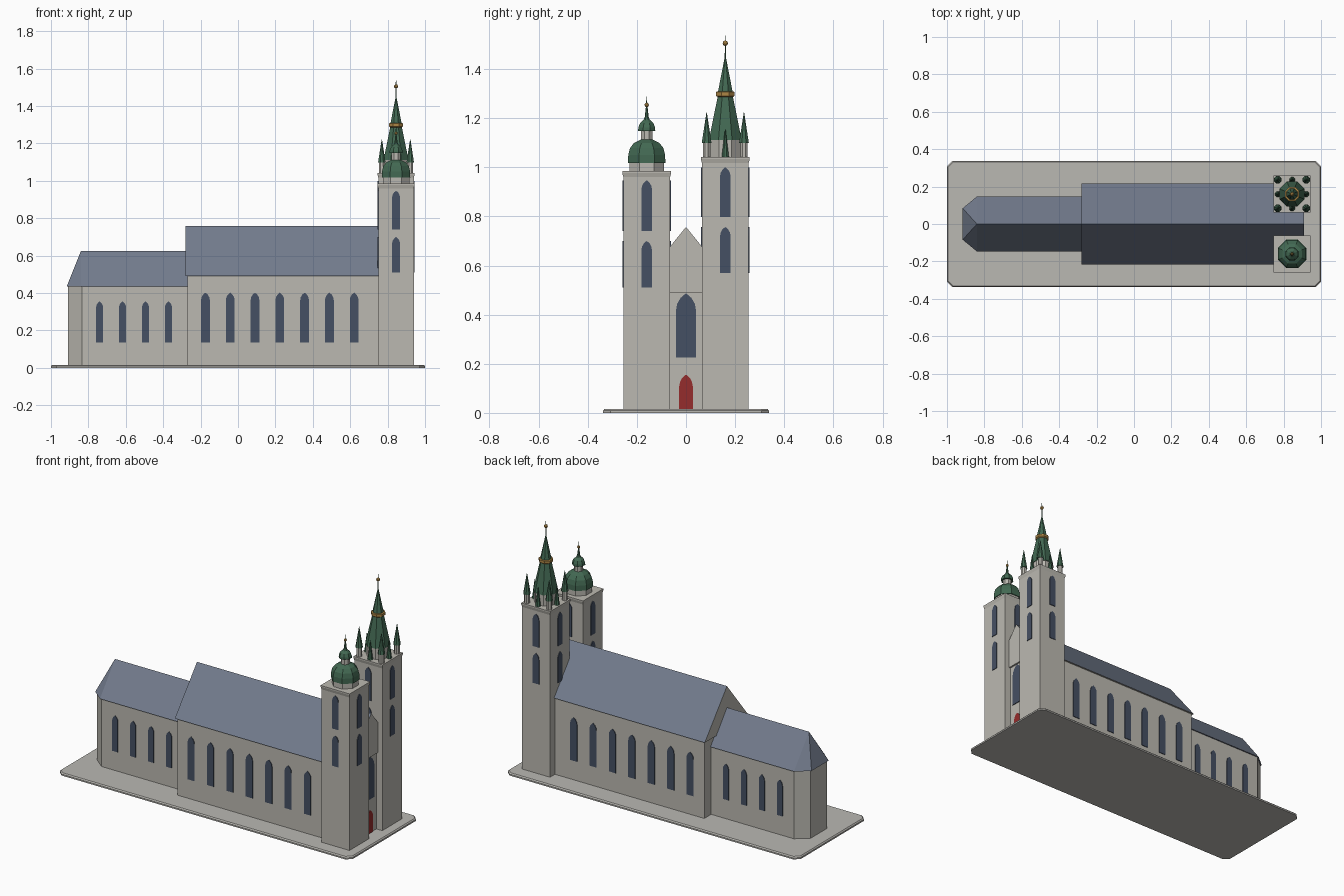
import bpy, bmesh, math
from mathutils import Vector

cube = bpy.data.objects.get("Cube")
if cube:
    bpy.data.objects.remove(cube, do_unlink=True)


def material(name, r, g, b):
    m = bpy.data.materials.new(name)
    m.use_nodes = True
    m.diffuse_color = (r, g, b, 1)
    m.node_tree.nodes["Principled BSDF"].inputs["Base Color"].default_value = (r, g, b, 1)
    return m


STONE = material("warm grey stone", 0.50, 0.485, 0.44)
PAVING = material("paving grey", 0.49, 0.48, 0.45)
SLATE = material("blue slate", 0.17, 0.20, 0.265)
GLASS = material("dark blue glass", 0.06, 0.08, 0.125)
COPPER = material("green copper", 0.055, 0.14, 0.085)
GOLD = material("gold", 0.42, 0.24, 0.06)
RED = material("red door paint", 0.30, 0.025, 0.025)


def finish(name, bm, *mats):
    bmesh.ops.recalc_face_normals(bm, faces=bm.faces)
    mesh = bpy.data.meshes.new(name)
    bm.to_mesh(mesh)
    bm.free()
    for m in mats:
        mesh.materials.append(m)
    obj = bpy.data.objects.new(name, mesh)
    bpy.context.collection.objects.link(obj)
    return obj


def loft(bm, rings):
    """Skin a stack of equal-length rings and cap both ends."""
    loops = [[bm.verts.new(p) for p in ring] for ring in rings]
    n = len(loops[0])
    for a, b in zip(loops, loops[1:]):
        for i in range(n):
            j = (i + 1) % n
            bm.faces.new((a[i], a[j], b[j], b[i]))
    bm.faces.new(loops[0][::-1])
    bm.faces.new(loops[-1])


def turned(bm, x, y, profile, sides=8):
    """Polygonal tower piece: profile of (half width across flats, z)."""
    k = 1 / math.cos(math.pi / sides)
    angles = [math.tau * (i + 0.5) / sides for i in range(sides)]
    loft(bm, [[(x + r * k * math.cos(a), y + r * k * math.sin(a), z) for a in angles]
              for r, z in profile])


def turned_part(name, x, y, profile, mat, sides=8):
    bm = bmesh.new()
    turned(bm, x, y, profile, sides)
    return finish(name, bm, mat)


def hull(name, points, *mats):
    bm = bmesh.new()
    for p in points:
        bm.verts.new(p)
    bmesh.ops.convex_hull(bm, input=bm.verts)
    bmesh.ops.recalc_face_normals(bm, faces=bm.faces)
    bmesh.ops.dissolve_limit(bm, angle_limit=0.01, verts=bm.verts, edges=bm.edges)
    return finish(name, bm, *mats)


def mirrored(points):
    return points + [(x, -y, *rest) for x, y, *rest in points]


def pointed_plates(name, places, width, bottom, top, mat):
    """Pointed-arch plates; places are (x, y, outward x, outward y)."""
    h = width / 2
    arc = [(h - width * (1 - math.cos(t)), width * math.sin(t))
           for t in (0, math.pi / 9, math.pi / 4.5)] + [(0, h * math.sqrt(3))]
    spring = top - arc[-1][1]
    half = [(h, bottom)] + [(u, spring + v) for u, v in arc]
    outline = half + [(-u, z) for u, z in half[-2::-1]]
    bm = bmesh.new()
    for x, y, nx, ny in places:
        loft(bm, [[(x - ny * u + nx * d, y + nx * u + ny * d, z) for u, z in outline]
                  for d in (-0.004, 0.004)])
    return finish(name, bm, mat)


# Paved base with clipped corners and a chamfered rim
def clipped(hx, hy, c, z):
    return [(sx * px, sy * py, z) for sx, sy, order in
            ((1, 1, 1), (-1, 1, -1), (-1, -1, 1), (1, -1, -1))
            for px, py in ((hx, hy - c), (hx - c, hy))[::order]]


bm = bmesh.new()
loft(bm, [clipped(1, 0.338, 0.03, 0), clipped(1, 0.338, 0.03, 0.009),
          clipped(0.994, 0.332, 0.028, 0.016)])
finish("paved_base", bm, PAVING)
FLOOR = 0.012

# Nave walls and gabled roof, slate on the slopes and stone on the gables
NAVE_Y = 0.207
hull("nave_walls", mirrored([(x, NAVE_Y, z) for x in (-0.27, 0.90) for z in (FLOOR, 0.495)]), STONE)
nave_roof = hull("nave_roof", mirrored([(x, 0.217, 0.49) for x in (-0.28, 0.91)])
                 + [(x, 0, 0.757) for x in (-0.28, 0.91)], STONE, SLATE)
for f in nave_roof.data.polygons:
    f.material_index = int(f.normal.z > 0.1)

# Choir walls and hipped roof over a three-sided apse
choir = mirrored([(-0.26, 0.14), (-0.835, 0.14), (-0.908, 0.08)])
hull("choir_walls", [(x, y, z) for x, y in choir for z in (FLOOR, 0.438)], STONE)
choir_eave = mirrored([(-0.26, 0.147), (-0.84, 0.147), (-0.916, 0.084)])
hull("choir_roof", [(x, y, 0.435) for x, y in choir_eave]
     + [(-0.26, 0, 0.625), (-0.84, 0, 0.625)], SLATE)

# Side windows on both long walls
pointed_plates("nave_windows", [(-0.174 + 0.1325 * i, s * NAVE_Y, 0, s)
                                for i in range(7) for s in (-1, 1)], 0.047, 0.135, 0.402, GLASS)
pointed_plates("choir_windows", [(-0.74 + 0.1227 * i, s * 0.14, 0, s)
                                 for i in range(4) for s in (-1, 1)], 0.038, 0.135, 0.355, GLASS)

# Great window and door between the towers
pointed_plates("great_window", [(0.90, 0, 1, 0)], 0.082, 0.225, 0.487, GLASS)
pointed_plates("entrance_door", [(0.90, 0, 1, 0)], 0.055, FLOOR, 0.156, RED)

# Twin square towers with flared cornices and two tiers of windows
TX, TY, TH = 0.845, 0.16, 0.095
for name, y, top, tiers in (("low", -TY, 0.985, ((0.51, 0.70), (0.74, 0.947))),
                            ("tall", TY, 1.042, ((0.57, 0.757), (0.797, 1.0)))):
    turned_part(name + "_tower_shaft", TX, y,
                [(TH, FLOOR), (TH, top - 0.025), (0.0995, top - 0.008), (0.0995, top)], STONE, 4)
    sides = [(TX + TH * nx, y + TH * ny, nx, ny) for nx, ny in ((1, 0), (-1, 0), (0, 1), (0, -1))]
    for tier, (lo, hi) in zip(("lower", "upper"), tiers):
        pointed_plates(f"{name}_tower_{tier}_windows", sides, 0.043, lo, hi, GLASS)

# Low tower: drum, dome, lantern and small cap
turned_part("dome_drum", TX, -TY, [(0.071, 0.98), (0.071, 1.022)], STONE)
turned_part("dome", TX, -TY, [(0.076, 1.018), (0.075, 1.05), (0.068, 1.078),
                              (0.052, 1.099), (0.026, 1.112)], COPPER)
turned_part("lantern", TX, -TY, [(0.024, 1.108), (0.024, 1.15)], STONE)
turned_part("lantern_cap", TX, -TY, [(0.035, 1.148), (0.034, 1.162), (0.027, 1.18), (0.013, 1.193),
                                     (0.008, 1.205), (0.003, 1.25), (0.001, 1.288)], COPPER)

# Tall tower: drum, spire and gilded gallery
turned_part("spire_drum", TX, TY, [(0.063, 1.035), (0.063, 1.114)], STONE)
turned_part("lower_spire", TX, TY, [(0.067, 1.11), (0.03, 1.292)], COPPER)
turned_part("spire_gallery", TX, TY, [(0.03, 1.285), (0.038, 1.291), (0.038, 1.307),
                                      (0.03, 1.309)], GOLD)
turned_part("upper_spire", TX, TY, [(0.03, 1.306), (0.003, 1.445)], COPPER)
turned_part("spire_rod", TX, TY, [(0.0025, 1.44), (0.0015, 1.537)], COPPER)

# Gilded finial balls
for name, y, z, r in (("low", -TY, 1.254, 0.009), ("tall", TY, 1.505, 0.011)):
    bm = bmesh.new()
    bmesh.ops.create_icosphere(bm, subdivisions=2, radius=r)
    bmesh.ops.translate(bm, verts=bm.verts, vec=Vector((TX, y, z)))
    finish(name + "_finial_ball", bm, GOLD)

# Pinnacles round the tall spire: turrets at corners, small cones between
shafts, cones = bmesh.new(), bmesh.new()
for i in (-1, 0, 1):
    for j in (-1, 0, 1):
        px, py = TX + 0.076 * i, TY + 0.076 * j
        if i and j:
            turned(shafts, px, py, [(0.015, 1.035), (0.015, 1.103)])
            turned(cones, px, py, [(0.02, 1.098), (0.001, 1.222)])
        elif i or j:
            turned(cones, px, py, [(0.015, 1.038), (0.001, 1.156)])
finish("turret_shafts", shafts, STONE)
finish("turret_cones", cones, COPPER)
